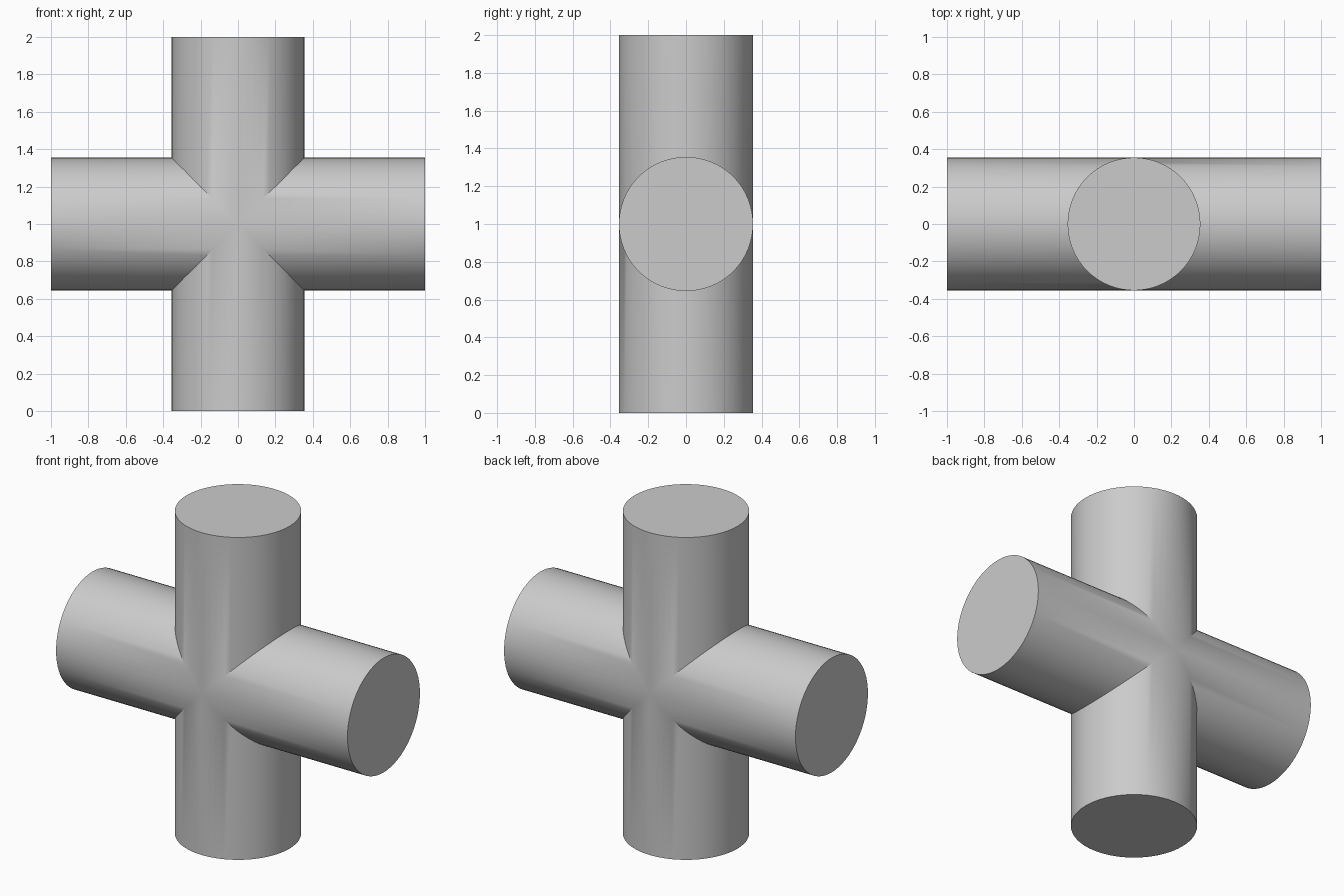
import bpy, bmesh
from math import sin, cos, pi, radians
from mathutils import Matrix, Vector

RADIUS, REACH, SIDES = 0.355, 1.0, 64

old = bpy.data.objects.get("Cube")
if old:
    bpy.data.objects.remove(old, do_unlink=True)

# Plain grey
grey = bpy.data.materials.new("plain_grey")
grey.use_nodes = True
colour = (0.6, 0.6, 0.6, 1)
grey.diffuse_color = colour
grey.node_tree.nodes["Principled BSDF"].inputs["Base Color"].default_value = colour

bm = bmesh.new()


def add_arm(turn):
    """One capped round arm, mitred where it meets its neighbours."""
    rot = Matrix.Rotation(turn, 3, "Y")
    inner, outer = [], []
    for i in range(SIDES):
        a = 2 * pi * i / SIDES
        y, z = RADIUS * cos(a), RADIUS * sin(a)
        inner.append(bm.verts.new(rot @ Vector((abs(z), y, z))))
        outer.append(bm.verts.new(rot @ Vector((REACH, y, z))))
    for i in range(SIDES):
        j = (i + 1) % SIDES
        bm.faces.new((inner[i], outer[i], outer[j], inner[j]))
    bm.faces.new(outer)


# Four arms welded along the mitre seams
for k in range(4):
    add_arm(k * pi / 2)
bmesh.ops.remove_doubles(bm, verts=bm.verts[:], dist=0.0001)
bmesh.ops.recalc_face_normals(bm, faces=bm.faces[:])
bmesh.ops.translate(bm, verts=bm.verts[:], vec=(0, 0, REACH))

mesh = bpy.data.meshes.new("cross_pipe")
bm.to_mesh(mesh)
bm.free()
mesh.materials.append(grey)
cross = bpy.data.objects.new("cross_pipe", mesh)
bpy.context.collection.objects.link(cross)

# Smooth barrels, crisp seams and rims
bpy.ops.object.select_all(action="DESELECT")
cross.select_set(True)
bpy.context.view_layer.objects.active = cross
bpy.ops.object.shade_smooth_by_angle(angle=radians(30))
